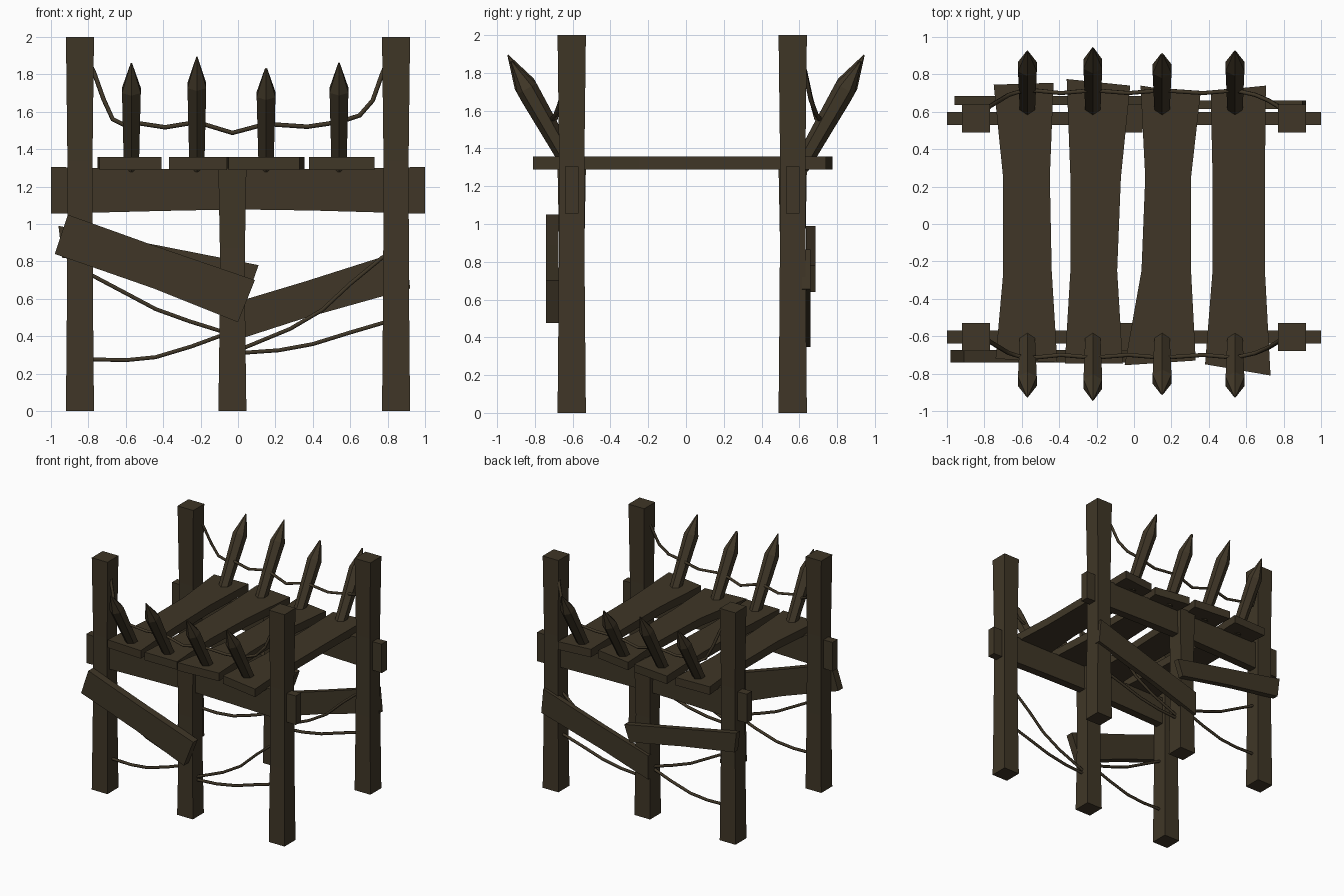
import bpy, bmesh, math
from mathutils import Vector

if "Cube" in bpy.data.objects:
    bpy.data.objects.remove(bpy.data.objects["Cube"])

wood = bpy.data.materials.new("dark weathered wood")
wood.diffuse_color = (0.050, 0.037, 0.020, 1)
wood.use_nodes = True
wood.node_tree.nodes["Principled BSDF"].inputs["Base Color"].default_value = wood.diffuse_color


def finish(name, bm):
    bmesh.ops.recalc_face_normals(bm, faces=bm.faces)
    me = bpy.data.meshes.new(name)
    bm.to_mesh(me)
    bm.free()
    me.materials.append(wood)
    ob = bpy.data.objects.new(name, me)
    bpy.context.collection.objects.link(ob)
    return ob


def slab(name, outline, axis, a, b):
    """Flat outline extruded along y or z from a to b."""
    bm = bmesh.new()
    put = (lambda p: (p[0], a, p[1])) if axis == "y" else (lambda p: (p[0], p[1], a))
    face = bm.faces.new([bm.verts.new(put(p)) for p in outline])
    ext = bmesh.ops.extrude_face_region(bm, geom=[face])
    verts = [v for v in ext["geom"] if isinstance(v, bmesh.types.BMVert)]
    move = Vector((0, b - a, 0)) if axis == "y" else Vector((0, 0, b - a))
    bmesh.ops.translate(bm, verts=verts, vec=move)
    return finish(name, bm)


def loft(name, rings):
    """Skin a list of rings with equal point counts and cap the ends."""
    bm = bmesh.new()
    rows = [[bm.verts.new(p) for p in r] for r in rings]
    n = len(rows[0])
    for lo, hi in zip(rows, rows[1:]):
        for i in range(n):
            bm.faces.new((lo[i], lo[(i + 1) % n], hi[(i + 1) % n], hi[i]))
    bm.faces.new(rows[0])
    bm.faces.new(rows[-1])
    return finish(name, bm)


def post(name, x, y, height):
    rings = []
    for t, h in ((0, .075), (.33, .069), (.67, .067), (1, .075)):
        rings.append([(x + sx * h, y + sy * h, t * height)
                      for sx, sy in ((-1, -1), (1, -1), (1, 1), (-1, 1))])
    loft(name, rings)


def spike(name, x, side, top, tip_r):
    base = Vector((x, side * .605, 1.30))
    tip = Vector((x, side * (.935 + (top - 1.88) * .55), top))
    axis = (tip - base).normalized()
    u = Vector((1, 0, 0))
    w = axis.cross(u)
    rings = []
    for t, r in ((0, .046), (.74, .058), (1, tip_r)):
        c = base.lerp(tip, t)
        rings.append([c + (u * math.cos(k * math.pi / 3 + math.pi / 6)
                           + w * math.sin(k * math.pi / 3 + math.pi / 6)) * r
                      for k in range(6)])
    loft(name, rings)


def rope(name, pts):
    cu = bpy.data.curves.new(name, "CURVE")
    cu.dimensions = "3D"
    cu.bevel_depth = .012
    cu.bevel_resolution = 1
    cu.use_fill_caps = True
    sp = cu.splines.new("POLY")
    sp.points.add(len(pts) - 1)
    for p, q in zip(sp.points, pts):
        p.co = (*q, 1)
    cu.materials.append(wood)
    ob = bpy.data.objects.new(name, cu)
    bpy.context.collection.objects.link(ob)


# Posts, beams, spikes and ropes on both long sides
high_rope = [(-.80, .60, 1.87), (-.77, .63, 1.81), (-.72, .66, 1.67), (-.67, .69, 1.56),
             (-.59, .715, 1.52), (-.54, .715, 1.54), (-.39, .70, 1.517), (-.22, .715, 1.545),
             (-.03, .70, 1.487), (.15, .715, 1.535), (.37, .70, 1.52), (.54, .715, 1.545),
             (.65, .69, 1.58), (.72, .66, 1.66), (.77, .63, 1.80), (.80, .60, 1.87)]
low_ropes = [
    [(-.82, .74), (-.77, .72), (-.60, .63), (-.44, .545), (-.26, .48), (-.10, .43), (-.05, .42)],
    [(-.82, .277), (-.77, .276), (-.60, .272), (-.44, .288), (-.25, .345), (-.10, .40), (-.05, .41)],
    [(0, .32), (.05, .345), (.28, .44), (.45, .54), (.60, .68), (.77, .82), (.82, .85)],
    [(0, .31), (.05, .313), (.22, .325), (.40, .358), (.60, .42), (.77, .47), (.82, .48)],
]
for side, label, y in ((-1, "front", -.605), (1, "back", .565)):
    post(label + "_left_post", -.845, y, 2)
    post(label + "_right_post", .845, y, 2)
    post(label + "_middle_post", -.03, y, 1.30)
    slab(label + "_beam", [(-1, 1.055), (-.4, 1.07), (0, 1.078), (.4, 1.072), (1, 1.055),
                           (1, 1.305), (.4, 1.293), (-.4, 1.293), (-1, 1.305)],
         "y", y - .035, y + .035)
    for i, (x, top, r) in enumerate(((-.57, 1.86, .004), (-.22, 1.895, .003),
                                     (.15, 1.83, .007), (.54, 1.862, .004))):
        spike(f"{label}_spike_{i + 1}", x, side, top, r)
    rope(label + "_upper_rope", [(x, side * v, z) for x, v, z in high_rope])
    for i, pts in enumerate(low_ropes):
        rope(f"{label}_lower_rope_{i + 1}", [(x, y, z) for x, z in pts])

# Deck planks with uneven edges
deck = [
    [(-.75, .745), (-.43, .755), (-.45, .25), (-.44, -.25), (-.41, -.74), (-.74, -.72), (-.70, -.27), (-.70, .25)],
    [(-.36, .775), (-.02, .74), (-.07, .25), (-.09, -.25), (-.06, -.745), (-.37, -.745), (-.34, -.25), (-.34, .25)],
    [(.035, .74), (.355, .69), (.305, .25), (.305, -.25), (.33, -.73), (-.05, -.755), (.04, -.25), (.06, .25)],
    [(.41, .71), (.705, .74), (.70, .25), (.70, -.25), (.73, -.81), (.38, -.75), (.42, -.25), (.42, .25)],
]
for i, outline in enumerate(deck):
    slab(f"deck_plank_{i + 1}", outline, "z", 1.288, 1.357)

# Crooked side boards
slab("front_board", [(-.98, .84), (-.45, .655), (0, .475), (.09, .70), (-.45, .885), (-.91, 1.05)],
     "y", -.74, -.675)
slab("back_left_board", [(-.94, .82), (-.45, .74), (.06, .64), (.11, .78), (-.45, .89), (-.96, .99)],
     "y", .635, .685)
slab("back_right_board", [(-.10, .35), (.35, .495), (.92, .655), (.90, .865), (.35, .69), (-.10, .555)],
     "y", .615, .66)
